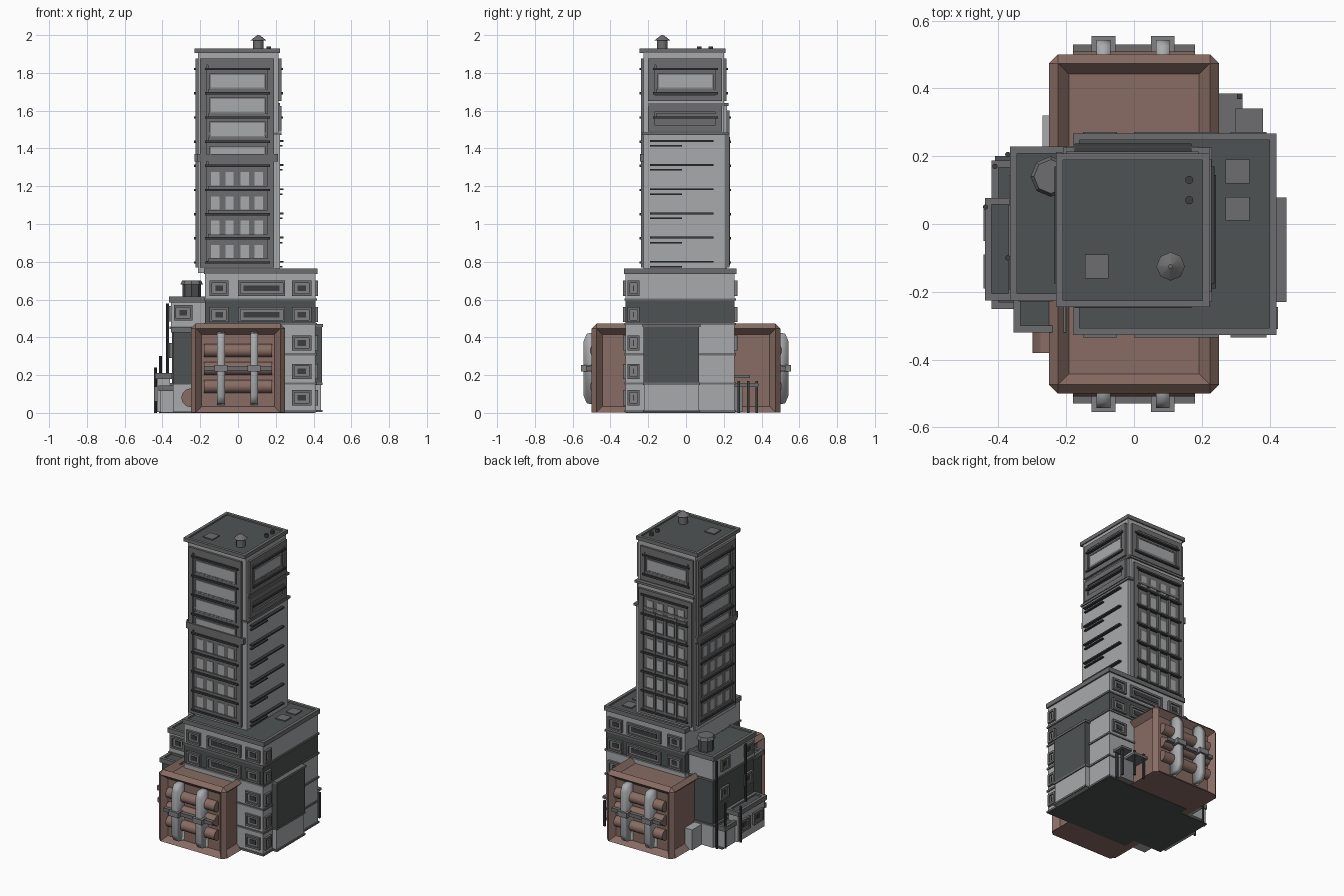
import bpy, bmesh
from math import pi

old = bpy.data.objects.get("Cube")
if old:
    bpy.data.objects.remove(old, do_unlink=True)


def material(name, color):
    m = bpy.data.materials.new(name)
    m.use_nodes = True
    m.diffuse_color = (*color, 1)
    m.node_tree.nodes["Principled BSDF"].inputs["Base Color"].default_value = (*color, 1)
    return m


LIGHT = material("light concrete", (.39, .4, .41))
MID = material("grey trim", (.155, .155, .16))
GLASS = material("window grey", (.22, .22, .23))
DARK = material("dark slate", (.077, .086, .086))
BLACK = material("charcoal ledge", (.045, .047, .05))
BROWN = material("dusty brown", (.245, .15, .125))
STEEL = material("pale steel", (.4, .41, .42))

groups = {}


def box(name, mat, x0, x1, y0, y1, z0, z1):
    """Add a box to the named part."""
    bm, _ = groups.setdefault(name, (bmesh.new(), mat))
    verts = bmesh.ops.create_cube(bm, size=1)["verts"]
    for v in verts:
        v.co.x = x1 if v.co.x > 0 else x0
        v.co.y = y1 if v.co.y > 0 else y0
        v.co.z = z1 if v.co.z > 0 else z0


def slab(name, mat, face, u0, u1, d0, d1, z0, z1):
    """Box placed on a wall: u runs along it, d is distance from the centre."""
    if face == "front":
        box(name, mat, u0, u1, -d1, -d0, z0, z1)
    elif face == "back":
        box(name, mat, u0, u1, d0, d1, z0, z1)
    elif face == "east":
        box(name, mat, d0, d1, u0, u1, z0, z1)
    else:
        box(name, mat, -d1, -d0, u0, u1, z0, z1)


def ring(name, mat, face, u0, u1, d0, d1, z0, z1, w):
    """Rectangular frame on a wall."""
    for a, b in ((u0, u0 + w), (u1 - w, u1)):
        slab(name, mat, face, a, b, d0, d1, z0, z1)
    for a, b in ((z0, z0 + w), (z1 - w, z1)):
        slab(name, mat, face, u0 + w, u1 - w, d0, d1, a, b)


def window(face, d, u0, u1, z, h=.08):
    slab("window_panes", GLASS, face, u0, u1, d - .01, d + .006, z - h / 2, z + h / 2)
    ring("window_frames", MID, face, u0, u1, d - .01, d + .014, z - h / 2, z + h / 2, .013)
    slab("window_bars", BLACK, face, u0 + .03, u1 - .03, d, d + .009, z - .015, z + .015)


def roof(name, x0, x1, y0, y1, z, w=.02, h=.03):
    """Dark deck inside a raised grey rim."""
    box(name + "_deck", DARK, x0 + w, x1 - w, y0 + w, y1 - w, z - h, z - .01)
    for a, b in ((x0, x0 + w), (x1 - w, x1)):
        box(name + "_rim", MID, a, b, y0, y1, z - h, z)
    for a, b in ((y0, y0 + w), (y1 - w, y1)):
        box(name + "_rim", MID, x0 + w, x1 - w, a, b, z - h, z)


def cone(name, mat, r1, r2, depth, loc, rot=(0, 0, 0), sides=12):
    bpy.ops.mesh.primitive_cone_add(vertices=sides, radius1=r1, radius2=r2, depth=depth,
                                    location=loc, rotation=rot)
    ob = bpy.context.object
    ob.name = name
    ob.data.materials.append(mat)
    bpy.ops.object.shade_smooth_by_angle()
    return ob


# Dark underside
box("underside", DARK, -.2, .41, -.32, .26, 0, .004)
box("underside", DARK, -.41, -.2, -.24, .2, 0, .004)

# Main block tiers with belts between them
BLOCK = (-.175, .41, -.32, .258)
for mat, low, high in ((LIGHT, .004, .47), (DARK, .47, .6), (LIGHT, .6, .74)):
    box("block_tier_" + str(int(high * 100)), mat, *BLOCK, low, high)
for z in (.01, .155, .31, .47, .6):
    box("block_belts", MID, -.18, .417, -.326, .264, z - .006, z + .006)
roof("block_roof", -.18, .42, -.327, .267, .765)
for y in (.155, .045):
    box("roof_hatches", MID, .27, .34, y - .035, y + .035, .75, .762)

# Block windows
for z in (.66, .52):
    for face, d in (("front", .32), ("back", .258)):
        for u0, u1 in ((-.15, -.05), (0, .25), (.285, .39)):
            window(face, d, u0, u1, z)
for z in (.08, .22, .37, .52, .66):
    window("east", .41, -.31, -.245, z)
    window("front", .32, .285, .39, z)
    if z > .3:
        window("back", .258, .285, .39, z)

# East projecting bay
box("bay_base", LIGHT, .4, .44, -.22, .07, .004, .15)
box("bay_panel", DARK, .4, .445, -.225, .07, .16, .455)
box("bay_trim", MID, .4, .45, -.23, .078, .455, .47)
box("bay_trim", MID, .4, .447, -.228, .075, .148, .16)
box("bay_trim", MID, .4, .447, -.228, .075, .004, .016)

# West annex in stepped volumes
box("annex_base", LIGHT, -.355, -.15, -.215, .22, .004, .15)
box("annex_middle", DARK, -.35, -.15, -.212, .215, .15, .45)
box("annex_top", LIGHT, -.355, -.15, -.215, .22, .45, .6)
roof("annex_roof", -.365, -.15, -.225, .228, .615)
box("annex_belts", MID, -.362, -.15, -.222, .226, .445, .457)
box("annex_belts", MID, -.362, -.15, -.222, .226, .145, .157)
box("corner_wall", DARK, -.345, -.2, -.31, -.2, .15, .44)
box("corner_base", LIGHT, -.345, -.2, -.31, -.2, .004, .15)
roof("corner_roof", -.355, -.2, -.32, -.2, .455)
box("entrance_base", LIGHT, -.41, -.3, -.24, .18, .004, .13)
roof("entrance_roof", -.42, -.3, -.25, .187, .145)
box("porch_wall", LIGHT, -.43, -.36, -.215, .067, .004, .19)
roof("porch_roof", -.44, -.35, -.225, .077, .21)
box("service_box", LIGHT, -.27, -.2, .2, .32, .004, .14)
for y in (-.15, .1):
    window("west", .355, y - .045, y + .045, .525)
    window("west", .35, y - .045, y + .045, .33)
window("west", .43, -.19, -.09, .1)
window("west", .43, -.05, .05, .1)
window("front", .215, -.34, -.24, .53)
for x, y, top in ((-.372, .205, .58), (-.372, -.1, .58), (-.438, .05, .24), (-.41, .17, .3)):
    cone("drain_pipe", BLACK, .008, .008, top, (x, y, top / 2), sides=8)

# Water tank on the annex
cone("tank_body", DARK, .05, .05, .08, (-.245, .14, .64), sides=8)
cone("tank_lid", MID, .06, .05, .02, (-.245, .14, .69), sides=8)

# Canopies at the back corner
box("canopy_slabs", MID, .2, .32, .25, .385, .14, .155)
box("canopy_slabs", MID, .3, .38, .25, .34, .185, .2)
for x, y in ((.31, .375), (.24, .375), (.37, .33), (.37, .28)):
    box("canopy_posts", BLACK, x - .007, x + .007, y - .007, y + .007, 0, .17)
box("canopy_wall", GLASS, .25, .36, .25, .3, .004, .14)

# Tower core with the lower layers on its east and back
box("tower_core", LIGHT, -.212, .215, -.225, .2, .74, 1.91)
box("tower_lower", LIGHT, -.212, .222, -.224, .21, .74, 1.47)
box("tower_back", LIGHT, -.205, .205, 0, .216, .74, 1.63)
box("tower_trim", MID, -.2, .23, -.23, .225, 1.47, 1.485)
box("tower_trim", MID, -.21, .222, -.2, .225, 1.625, 1.64)
roof("tower_roof", -.23, .222, -.245, .208, 1.93, .02, .025)

FLOORS = [.79 + .128 * i for i in range(9)]


def facade(face, d, z0, z1, split_top):
    """Framed bay with one ledge and one row of panels on each floor."""
    slab("bay_backs", MID, face, -.18, .17, d - .01, d + .003, z0, z1)
    ring("bay_frames", MID, face, -.2, .19, d - .01, d + .014, z0, z1, .033)
    for z in FLOORS:
        if not z0 - .02 < z < z1 - .04:
            continue
        slab("floor_ledges", BLACK, face, -.175, .17, d, d + .022, z, z + .012)
        slab("floor_lintels", MID, face, -.16, .155, d, d + .012, z + .012, z + .028)
        if z + .1 > z1:
            continue
        if z < split_top:
            for u in (-.12, -.045, .035, .11):
                slab("facade_panes", LIGHT, face, u - .022, u + .022, d, d + .006, z + .03, z + .1)
        else:
            slab("facade_panels", LIGHT, face, -.145, .14, d, d + .008, z + .03, z + .108)
            ring("panel_frames", GLASS, face, -.15, .145, d, d + .011, z + .028, z + .112, .008)


facade("front", .225, .77, 1.875, 1.3)
facade("west", .212, .77, 1.875, 1.3)
facade("back", .216, .77, 1.6, 1.45)
facade("back", .2, 1.65, 1.875, 0)
facade("east", .215, 1.65, 1.875, 0)
facade("east", .215, 1.49, 1.625, 0)
for u in (-.085, -.005, .075):
    slab("back_mullions", MID, "back", u - .008, u + .008, .21, .232, .78, 1.46)
for face, d in (("front", .225), ("west", .212)):
    slab("tower_belt", MID, face, -.215, .212, d, d + .018, 1.33, 1.37)

# Paired ledges on the plain east wall
for z in FLOORS[:6]:
    slab("east_ledges", BLACK, "east", -.19, .145, .22, .242, z + .005, z + .015)
    slab("east_ledges", BLACK, "east", -.19, -.02, .22, .236, z - .02, z - .012)

# Rooftop fittings
box("roof_plate", MID, -.145, -.075, -.16, -.09, 1.91, 1.927)
cone("vent_body", MID, .028, .028, .06, (.108, -.125, 1.945))
cone("vent_cap", MID, .042, .006, .028, (.108, -.125, 1.986), sides=8)
for y in (.07, .13):
    cone("roof_pipe", BLACK, .012, .012, .03, (.163, y, 1.925))


def finish(name, bm, mat, smooth=False):
    bmesh.ops.recalc_face_normals(bm, faces=bm.faces)
    me = bpy.data.meshes.new(name)
    bm.to_mesh(me)
    bm.free()
    me.materials.append(mat)
    for p in me.polygons:
        p.use_smooth = smooth
    ob = bpy.data.objects.new(name, me)
    bpy.context.collection.objects.link(ob)


# Brown hall: chamfered box with a sunken panel on each side
box("brown_hall", BROWN, -.25, .25, -.5, .5, .002, .472)
hall = groups["brown_hall"][0]
edges = [e for e in hall.edges if max(v.co.z for v in e.verts) > .4]
bmesh.ops.bevel(hall, geom=edges, offset=.026, segments=1, affect="EDGES")
hall.normal_update()
sides = [f for f in hall.faces if f.calc_area() > .1 and f.normal.z > -.5]
bmesh.ops.inset_individual(hall, faces=sides, thickness=.045, depth=-.035)

# Brown rollers, steel straps and crossbar on both ends
STRAP = ((.46, .04), (.525, .05), (.542, .09), (.542, .38), (.525, .42), (.46, .43))
for s, face in ((-1, "front"), (1, "back")):
    for z in (.14, .235, .33):
        cone("roller", BROWN, .034, .034, .36, (0, s * .475, z), (0, pi / 2, 0), 16)
    slab("crossbars", MID, face, -.18, .18, .49, .53, .225, .248)
    for x in (-.09, .085):
        slab("clamps", GLASS, face, x - .035, x + .035, .5, .555, .22, .253)
        bm = bmesh.new()
        f = bm.faces.new([bm.verts.new((x - .02, s * d, z)) for d, z in STRAP])
        new = bmesh.ops.extrude_face_region(bm, geom=[f])["geom"]
        bmesh.ops.translate(bm, vec=(.04, 0, 0),
                            verts=[v for v in new if isinstance(v, bmesh.types.BMVert)])
        finish("strap", bm, STEEL, True)
cone("side_barrel", BROWN, .05, .05, .1, (-.25, -.33, .08), (pi / 2, 0, 0))

for name, (bm, mat) in groups.items():
    finish(name, bm, mat)
